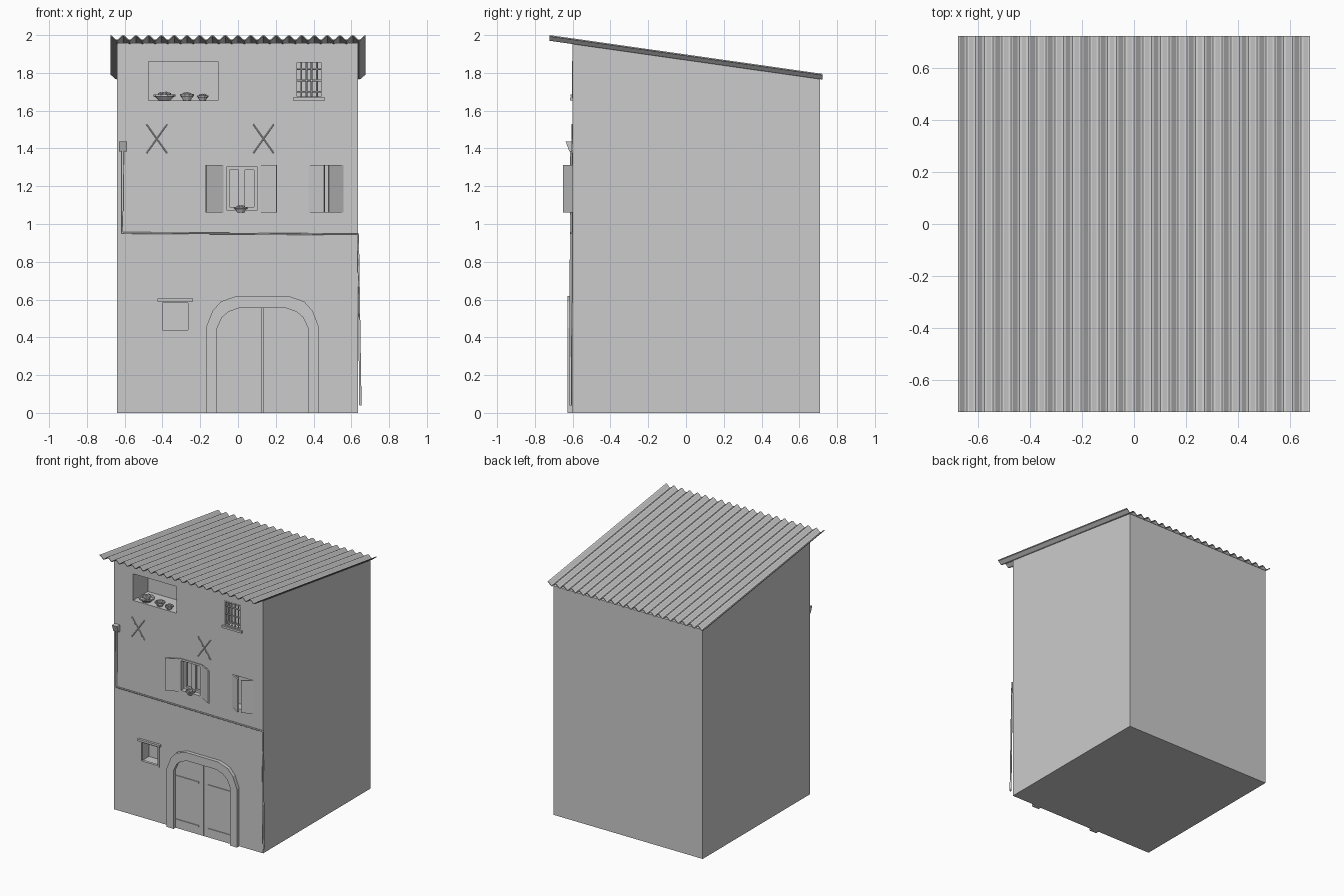
import bpy, bmesh, math, random
from mathutils import Vector, Matrix

if "Cube" in bpy.data.objects:
    bpy.data.objects.remove(bpy.data.objects["Cube"])

random.seed(4)
FRONT, BACK = -0.60, 0.71


def make(name, bm):
    bmesh.ops.recalc_face_normals(bm, faces=bm.faces)
    me = bpy.data.meshes.new(name)
    bm.to_mesh(me)
    bm.free()
    ob = bpy.data.objects.new(name, me)
    bpy.context.collection.objects.link(ob)
    return ob


def add_box(bm, x0, x1, y0, y1, z0, z1):
    m = Matrix.Translation(((x0 + x1) / 2, (y0 + y1) / 2, (z0 + z1) / 2)) @ \
        Matrix.Diagonal((x1 - x0, y1 - y0, z1 - z0, 1))
    bmesh.ops.create_cube(bm, size=1, matrix=m)


def boxes(name, *dims):
    bm = bmesh.new()
    for d in dims:
        add_box(bm, *d)
    return make(name, bm)


def add_prism(bm, pts, y0, y1):
    """Extrude an x-z outline along y."""
    f = bm.faces.new([bm.verts.new((x, y0, z)) for x, z in pts])
    ext = bmesh.ops.extrude_face_region(bm, geom=[f])["geom"]
    bmesh.ops.translate(bm, vec=(0, y1 - y0, 0),
                        verts=[v for v in ext if isinstance(v, bmesh.types.BMVert)])


def frame(name, x0, x1, z0, z1, t, y0, y1):
    return boxes(name, (x0, x0 + t, y0, y1, z0, z1), (x1 - t, x1, y0, y1, z0, z1),
                 (x0 + t, x1 - t, y0, y1, z0, z0 + t), (x0 + t, x1 - t, y0, y1, z1 - t, z1))


def tube(name, paths, r, res=1):
    cu = bpy.data.curves.new(name, "CURVE")
    cu.dimensions = "3D"
    cu.bevel_depth, cu.bevel_resolution, cu.use_fill_caps = r, res, True
    for pts in paths:
        s = cu.splines.new("POLY")
        s.points.add(len(pts) - 1)
        for p, c in zip(s.points, pts):
            p.co = (*c, 1)
    ob = bpy.data.objects.new(name, cu)
    bpy.context.collection.objects.link(ob)
    return ob


# door arch outlines, mirrored about the door centre
CX = 0.13
def arch(half):
    return [(CX - x, z) for x, z in half] + [(CX + x, z) for x, z in reversed(half)]
outer = arch([(0.30, 0), (0.30, 0.45), (0.265, 0.54), (0.22, 0.59), (0.14, 0.618)])
inner = arch([(0.24, 0), (0.24, 0.45), (0.215, 0.505), (0.18, 0.535), (0.125, 0.555)])

# house body with a sloping top
bm = bmesh.new()
add_box(bm, -0.64, 0.635, FRONT, BACK, 0, 1)
for v in bm.verts:
    if v.co.z > 0.5:
        v.co.z = 1.958 if v.co.y < 0 else 1.767
body = make("house_body", bm)

# openings cut out of the front wall
bm = bmesh.new()
for x0, x1, z0, z1, d in ((-0.475, -0.105, 1.655, 1.86, 0.18), (0.307, 0.445, 1.67, 1.86, 0.08),
                          (-0.075, 0.115, 1.06, 1.315, 0.07), (0.375, 0.555, 1.06, 1.31, 0.07),
                          (-0.41, -0.255, 0.43, 0.59, 0.10)):
    add_box(bm, x0, x1, FRONT - 0.1, FRONT + d, z0, z1)
add_prism(bm, [(x, z if z else -0.05) for x, z in inner], FRONT - 0.1, FRONT + 0.02)
cutter = make("opening_cutter", bm)
cutter.hide_render = True
mod = body.modifiers.new("openings", "BOOLEAN")
mod.object, mod.operation, mod.solver = cutter, "DIFFERENCE", "EXACT"
bpy.context.view_layer.objects.active = body
bpy.ops.object.modifier_apply(modifier="openings")
bpy.data.objects.remove(cutter)

# corrugated roof sheet
WAVES, SEG = 20, 8
bm = bmesh.new()
top, bot = [], []
for i in range(WAVES * SEG + 1):
    x = -0.675 + 1.35 * i / (WAVES * SEG)
    h = 0.012 * math.cos(2 * math.pi * i / SEG)
    for row, dz in ((top, 0), (bot, -0.006)):
        row.append([bm.verts.new((x, y, z + h + dz)) for y, z in ((-0.722, 1.988), (0.722, 1.783))])
for i in range(WAVES * SEG):
    a, b, c, d = top[i], top[i + 1], bot[i], bot[i + 1]
    bm.faces.new((a[0], b[0], b[1], a[1]))
    bm.faces.new((c[0], c[1], d[1], d[0]))
    for k in (0, 1):
        bm.faces.new((a[k], c[k], d[k], b[k]))
for i in (0, -1):
    bm.faces.new((top[i][0], top[i][1], bot[i][1], bot[i][0]))
make("corrugated_roof", bm)

# door surround and two door leaves
bm = bmesh.new()
ring = outer + inner[::-1]
vs = [[bm.verts.new((x, y, z)) for x, z in ring] for y in (-0.628, FRONT + 0.01)]
n = len(outer)
for row in vs:
    for i in range(n - 1):
        bm.faces.new((row[i], row[i + 1], row[2 * n - 2 - i], row[2 * n - 1 - i]))
for i in range(2 * n):
    j = (i + 1) % (2 * n)
    bm.faces.new((vs[0][i], vs[0][j], vs[1][j], vs[1][i]))
make("door_surround", bm)
half = len(inner) // 2
for name, pts in (("left", inner[:half] + [(CX - 0.002, 0.555), (CX - 0.002, 0)]),
                  ("right", inner[half:] + [(CX + 0.002, 0), (CX + 0.002, 0.555)])):
    bm = bmesh.new()
    add_prism(bm, pts, FRONT - 0.004, FRONT + 0.025)
    make(name + "_door_leaf", bm)
boxes("door_straps", *[(CX + s * 0.137 - 0.098, CX + s * 0.137 + 0.098, -0.61, -0.60, z - 0.006, z + 0.006)
                       for s in (-1, 1) for z in (0.065, 0.402)])

# small ground floor window
frame("small_window_frame", -0.415, -0.25, 0.425, 0.595, 0.014, -0.606, -0.585)
boxes("small_window_lintel", (-0.427, -0.237, -0.618, -0.59, 0.59, 0.606))

# barred window with sill
bars = [[(0.307 + 0.138 * k / 5, -0.59, 1.67), (0.307 + 0.138 * k / 5, -0.59, 1.86)] for k in range(1, 5)]
bars += [[(0.305, -0.59, z), (0.447, -0.59, z)] for z in (1.70, 1.76, 1.82)]
tube("window_bars", bars, 0.005)
frame("barred_window_frame", 0.305, 0.447, 1.668, 1.862, 0.008, -0.603, -0.58)
boxes("barred_window_sill", (0.29, 0.46, -0.615, -0.58, 1.655, 1.671))

# middle window frame and casements
frame("middle_window_frame", -0.077, 0.117, 1.058, 1.317, 0.015, -0.606, -0.57)
for i, x in enumerate((-0.062, 0.02)):
    frame("casement_%d" % i, x, x + 0.082, 1.073, 1.302, 0.017, -0.57, -0.55)

# shutters: hinge x, free edge x
for name, hx, ex in (("middle_left_shutter", -0.075, -0.17), ("middle_right_shutter", 0.115, 0.205),
                     ("side_left_shutter", 0.375, 0.457), ("side_right_shutter", 0.555, 0.478)):
    a, b = Vector((hx, -0.598)), Vector((ex, -0.648))
    d = (b - a).normalized()
    nrm = Vector((-d.y, d.x)) * 0.005
    bm = bmesh.new()
    f = bm.faces.new([bm.verts.new((p.x, p.y, 1.06)) for p in (a + nrm, b + nrm, b - nrm, a - nrm)])
    ext = bmesh.ops.extrude_face_region(bm, geom=[f])["geom"]
    bmesh.ops.translate(bm, vec=(0, 0, 0.252), verts=[v for v in ext if isinstance(v, bmesh.types.BMVert)])
    make(name, bm)

# crossed iron wall anchors
for name, x in (("left", -0.43), ("right", 0.135)):
    tube(name + "_wall_anchor", [[(x - s * 0.054, -0.603, 1.375), (x + s * 0.054, -0.603, 1.527)]
                                 for s in (-1, 1)], 0.004)

# drain pipe and its hopper
tube("drain_pipe", [[(-0.61, -0.608, 1.40), (-0.613, -0.608, 0.953), (0.636, -0.608, 0.945),
                     (0.648, -0.611, 0.04)]], 0.007)
bm = bmesh.new()
add_box(bm, -0.631, -0.588, -0.637, -0.60, 1.385, 1.436)
for v in bm.verts:
    if v.co.z < 1.4 and v.co.y < -0.61:
        v.co.y = -0.618
make("pipe_hopper", bm)

# planted bowls
def bowl(name, x, y, z, r, h):
    bm = bmesh.new()
    prof = [(0.55, 0), (0.85, 0.6), (1, 0.7), (1, 1), (0.85, 1), (0.75, 0.75)]
    rings = [[bm.verts.new((x + r * k * math.cos(a * math.pi / 5), y + r * k * math.sin(a * math.pi / 5),
                            z + h * t)) for a in range(10)] for k, t in prof]
    for p, q in zip(rings, rings[1:]):
        for i in range(10):
            bm.faces.new((p[i], p[i - 1], q[i - 1], q[i]))
    bm.faces.new(rings[0])
    bm.faces.new(rings[-1])
    make(name, bm)
    bm = bmesh.new()
    for i in range(7):
        a = i * 2.4
        k = r * 0.55 * (i / 6)
        m = Matrix.Translation((x + k * math.cos(a), y + k * math.sin(a), z + h)) @ \
            Matrix.Rotation(random.uniform(0, 3), 4, "Z") @ Matrix.Diagonal((1, 1, 0.9, 1))
        bmesh.ops.create_icosphere(bm, subdivisions=1, radius=r * random.uniform(0.25, 0.35), matrix=m)
    make(name + "_plants", bm)

bowl("large_bowl", -0.39, -0.555, 1.655, 0.058, 0.03)
bowl("medium_bowl", -0.27, -0.565, 1.655, 0.037, 0.032)
bowl("small_bowl", -0.187, -0.57, 1.655, 0.031, 0.026)
bowl("sill_bowl", 0.015, -0.60, 1.06, 0.035, 0.03)
